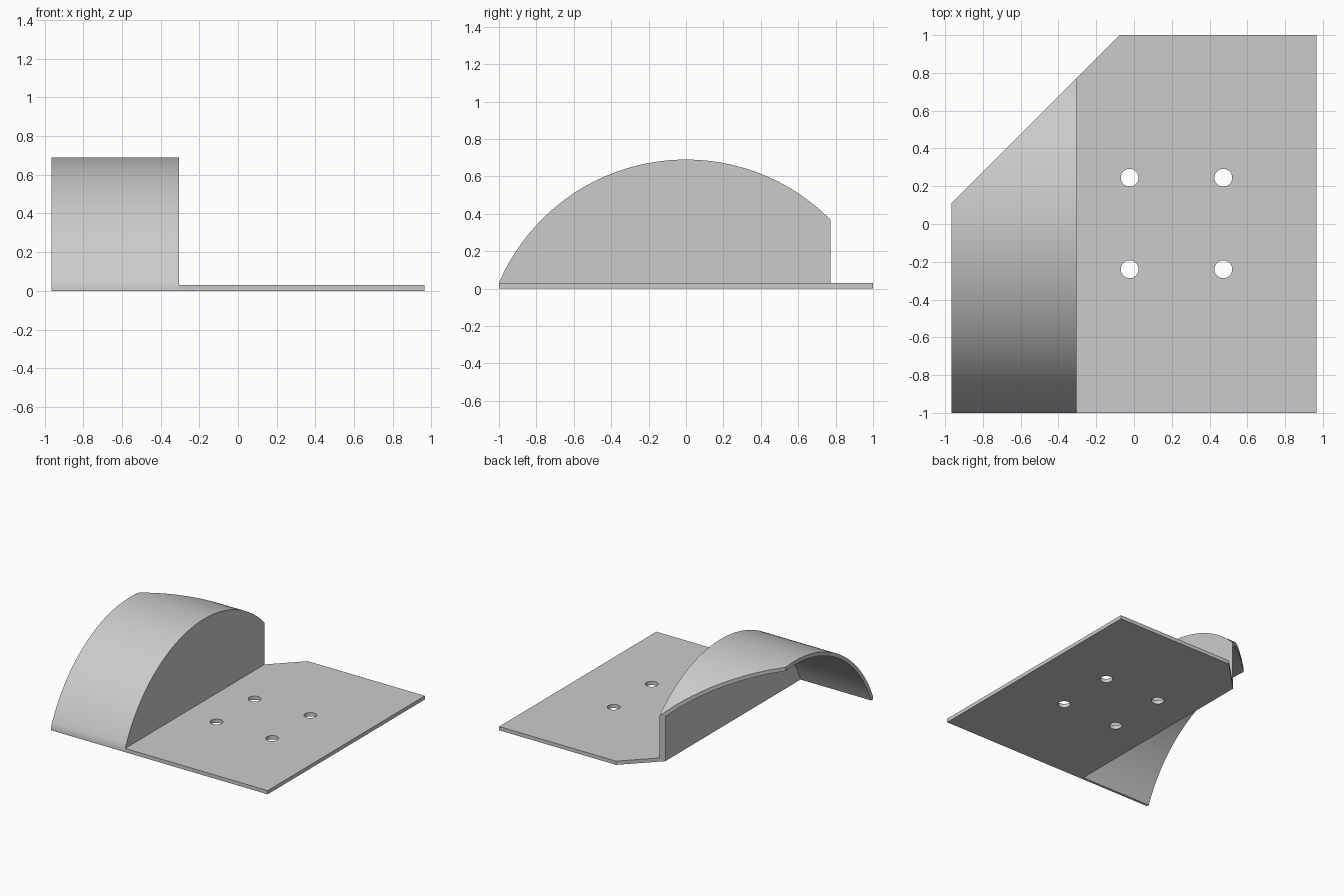
import bpy, bmesh, math
from mathutils import Vector

cube = bpy.data.objects.get("Cube")
if cube:
    bpy.data.objects.remove(cube, do_unlink=True)

HALF_X, WALL_X, T = 0.965, -0.305, 0.03
TOP = 0.69
R = (1 + (TOP - T) ** 2) / (2 * (TOP - T))   # arch radius through the front lip
CZ = TOP - R                                 # arch axis height
CUT = 1.077                                  # corner cut runs along y = x + CUT

grey = bpy.data.materials.new("plain_grey")
grey.use_nodes = True
colour = (0.6, 0.6, 0.6, 1)
grey.diffuse_color = colour
grey.node_tree.nodes["Principled BSDF"].inputs["Base Color"].default_value = colour


def extrude_profile(name, points, offset):
    """Solid made by pushing a closed outline along an offset."""
    bm = bmesh.new()
    face = bm.faces.new([bm.verts.new(p) for p in points])
    moved = bmesh.ops.extrude_face_region(bm, geom=[face])["geom"]
    bmesh.ops.translate(bm, vec=offset,
                        verts=[v for v in moved if isinstance(v, bmesh.types.BMVert)])
    # Slice off the back right corner
    cut = bmesh.ops.bisect_plane(bm, geom=bm.verts[:] + bm.edges[:] + bm.faces[:],
                                 plane_co=(0, CUT, 0), plane_no=(-1, 1, 0),
                                 clear_outer=True)["geom_cut"]
    edges = [e for e in cut if isinstance(e, bmesh.types.BMEdge)]
    if edges:
        bmesh.ops.contextual_create(bm, geom=edges)
    bmesh.ops.recalc_face_normals(bm, faces=bm.faces[:])
    mesh = bpy.data.meshes.new(name)
    bm.to_mesh(mesh)
    bm.free()
    obj = bpy.data.objects.new(name, mesh)
    bpy.context.collection.objects.link(obj)
    mesh.materials.append(grey)
    return obj


def drill(obj, radius, depth, location, rotation=(0, 0, 0), sides=48):
    """Subtract a cylinder from a part."""
    bpy.ops.mesh.primitive_cylinder_add(vertices=sides, radius=radius, depth=depth,
                                        location=location, rotation=rotation)
    cutter = bpy.context.object
    cutter.hide_render = True
    cutter.data.materials.append(grey)
    mod = obj.modifiers.new("cut", 'BOOLEAN')
    mod.operation, mod.solver, mod.object = 'DIFFERENCE', 'EXACT', cutter
    bpy.ops.object.select_all(action='DESELECT')
    bpy.context.view_layer.objects.active = obj
    obj.select_set(True)
    bpy.ops.object.modifier_apply(modifier=mod.name)
    bpy.data.objects.remove(cutter, do_unlink=True)


def finish(obj):
    bpy.ops.object.select_all(action='DESELECT')
    bpy.context.view_layer.objects.active = obj
    obj.select_set(True)
    bpy.ops.object.shade_smooth_by_angle(angle=math.radians(25))


# Flat base plate with four bolt holes
plate = extrude_profile("base_plate", [(WALL_X, -1, 0), (HALF_X, -1, 0),
                                       (HALF_X, 1, 0), (WALL_X, 1, 0)], Vector((0, 0, T)))
for x in (-0.023, 0.473):
    for y in (-0.24, 0.245):
        drill(plate, 0.047, 0.2, (x, y, T / 2))
finish(plate)

# Arched cover with its side wall, hollowed from the open side
STEPS = 72
start, end = math.asin(-1 / R), math.asin(0.9 / R)
outline = [(-HALF_X, -1, 0)]
for i in range(STEPS + 1):
    a = start + (end - start) * i / STEPS
    outline.append((-HALF_X, R * math.sin(a), CZ + R * math.cos(a)))
outline.append((-HALF_X, 0.9, 0))
cover = extrude_profile("arched_cover", outline, Vector((WALL_X + HALF_X, 0, 0)))
inner_end = WALL_X - T
drill(cover, R - T, 1, (inner_end - 0.5, 0, CZ), (0, math.pi / 2, 0), 192)
finish(cover)
